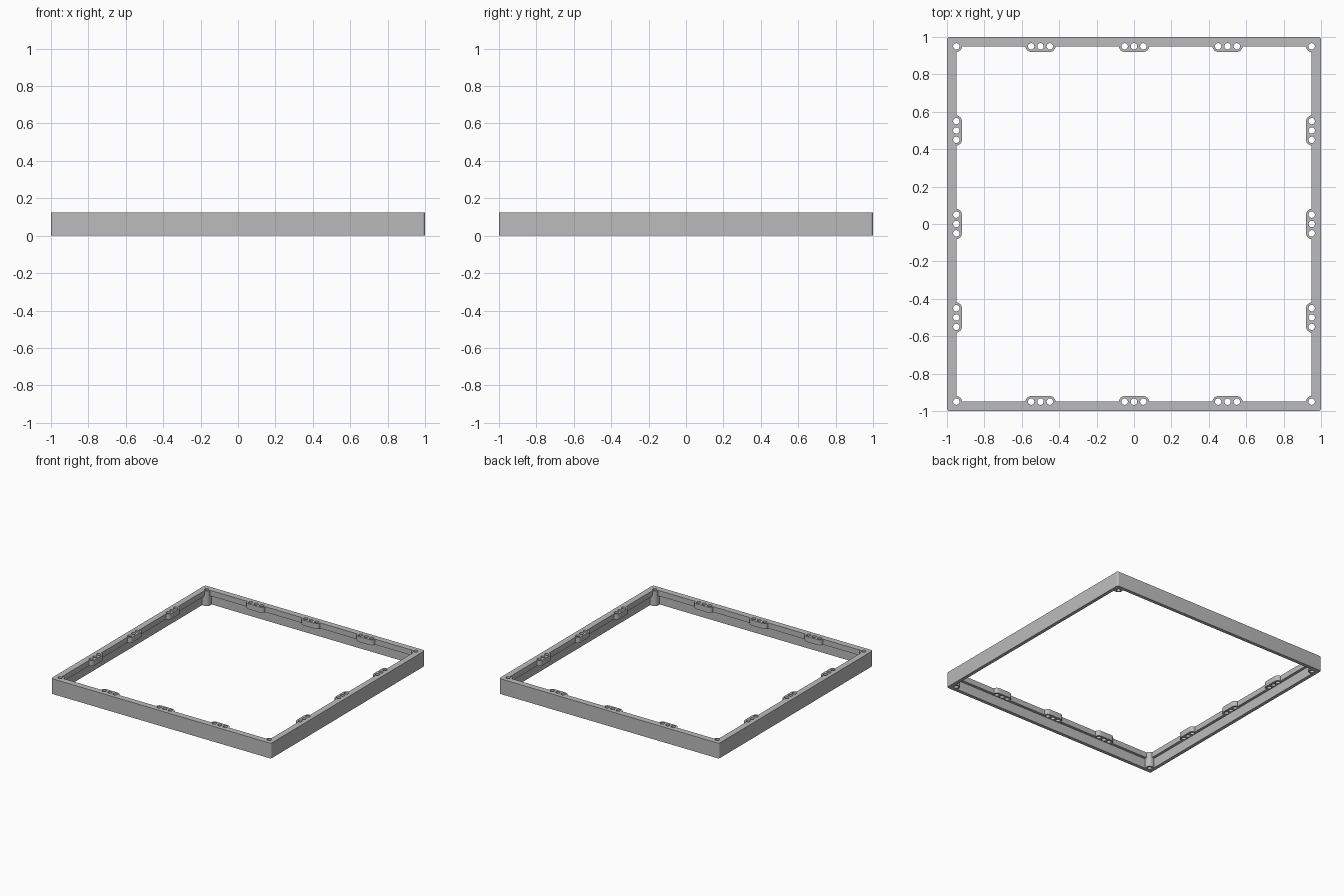
import bpy, bmesh
from math import pi, cos, sin

if "Cube" in bpy.data.objects:
    bpy.data.objects.remove(bpy.data.objects["Cube"], do_unlink=True)

HEIGHT = 0.125
LIP = 0.045          # thickness of the top flange and tabs
INNER = 0.95         # inner edge of the flange, also the hole line
WALL = 0.972         # inner face of the thin lower wall
TAB_R = 0.03
HOLE_R = 0.017
PITCH = 0.05

grey = bpy.data.materials.new("plain grey")
grey.use_nodes = True
grey.diffuse_color = (0.5, 0.5, 0.5, 1)
grey.node_tree.nodes["Principled BSDF"].inputs["Base Color"].default_value = (0.5, 0.5, 0.5, 1)


def add_prism(bm, cx, cy, hx, hy, r, z0, z1, steps=6):
    """Rounded-rectangle prism; r equal to a half size gives a slot or a circle."""
    pts = []
    for i, (sx, sy) in enumerate(((1, 1), (-1, 1), (-1, -1), (1, -1))):
        for k in range(steps + 1 if r else 1):
            a = (i + k / steps) * pi / 2
            pts.append((cx + sx * (hx - r) + r * cos(a), cy + sy * (hy - r) + r * sin(a)))
    ring = [bm.verts.new((x, y, z0)) for x, y in pts]
    bmesh.ops.remove_doubles(bm, verts=ring, dist=1e-5)
    face = bm.faces.new([v for v in ring if v.is_valid])
    new = bmesh.ops.extrude_face_region(bm, geom=[face])["geom"]
    bmesh.ops.translate(bm, vec=(0, 0, z1 - z0),
                        verts=[v for v in new if isinstance(v, bmesh.types.BMVert)])


def make(name, prisms, helper=True):
    bm = bmesh.new()
    for p in prisms:
        add_prism(bm, *p)
    bmesh.ops.recalc_face_normals(bm, faces=bm.faces[:])
    me = bpy.data.meshes.new(name)
    bm.to_mesh(me)
    bm.free()
    me.materials.append(grey)
    ob = bpy.data.objects.new(name, me)
    bpy.context.collection.objects.link(ob)
    ob.hide_render = helper
    return ob


# Layout of corner posts, three-hole tabs and holes
corners = [(sx, sy) for sx in (-1, 1) for sy in (-1, 1)]
tabs, holes, posts = [], [], []
for sx, sy in corners:
    posts.append((sx * 0.955, sy * 0.955, 0.035, 0.035, TAB_R, 0, HEIGHT))
    holes.append((sx * INNER, sy * INNER))
for side in (-INNER, INNER):
    for mid in (-0.5, 0, 0.5):
        long = PITCH + TAB_R
        tabs.append((mid, side, long, TAB_R, TAB_R, HEIGHT - LIP, HEIGHT))
        tabs.append((side, mid, TAB_R, long, TAB_R, HEIGHT - LIP, HEIGHT))
        for d in (-PITCH, 0, PITCH):
            holes += [(mid + d, side), (side, mid + d)]

# Frame shell, openings, added bosses, drilled holes
frame = make("frame", [(0, 0, 1, 1, 0.015, 0, HEIGHT)], helper=False)
steps = [
    ("DIFFERENCE", make("flange_opening", [(0, 0, INNER, INNER, 0, -0.1, HEIGHT + 0.1)])),
    ("DIFFERENCE", make("wall_recess", [(0, 0, WALL, WALL, 0, -0.1, HEIGHT - LIP)])),
    ("UNION", make("tabs_and_posts", tabs + posts)),
    ("DIFFERENCE", make("holes", [(x, y, HOLE_R, HOLE_R, HOLE_R, -0.1, HEIGHT + 0.1)
                                  for x, y in holes])),
]
for op, tool in steps:
    mod = frame.modifiers.new(tool.name, "BOOLEAN")
    mod.operation, mod.object, mod.solver = op, tool, "EXACT"

# Bake the result and drop the helpers
bpy.context.view_layer.update()
result = bpy.data.meshes.new_from_object(
    frame.evaluated_get(bpy.context.evaluated_depsgraph_get()))
frame.modifiers.clear()
frame.data = result
for _, tool in steps:
    bpy.data.objects.remove(tool, do_unlink=True)

bpy.ops.object.select_all(action="DESELECT")
frame.select_set(True)
bpy.context.view_layer.objects.active = frame
bpy.ops.object.shade_smooth_by_angle(angle=0.6)
